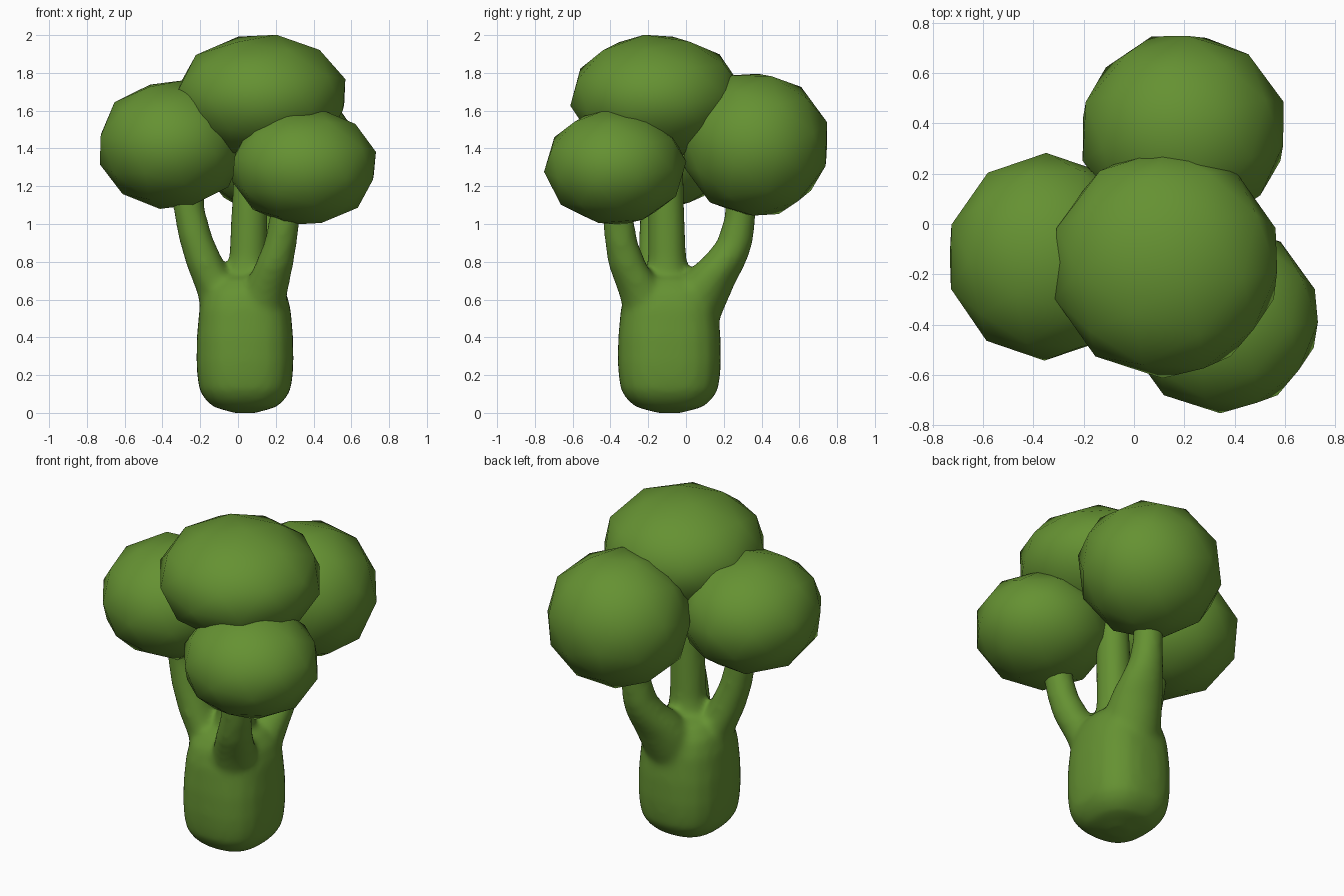
import bpy, bmesh, math

green = bpy.data.materials.new("broccoli green")
green.diffuse_color = (0.13, 0.285, 0.032, 1)

# Florets: low-poly balls, turned slightly and then squashed
def floret(name, loc, scale, tilt):
    bpy.ops.mesh.primitive_ico_sphere_add(subdivisions=2, radius=1, location=loc,
                                          rotation=[math.radians(a) for a in tilt])
    ob = bpy.context.object
    ob.name = name
    bpy.ops.object.transform_apply(location=False, rotation=True, scale=False)
    ob.scale = scale
    ob.data.materials.append(green)
    bpy.ops.object.shade_smooth()

floret("left_floret", (-0.352, -0.13, 1.42), (0.398, 0.413, 0.345), (3, 9, 0))
floret("top_floret", (0.124, -0.157, 1.672), (0.464, 0.46, 0.338), (8, 10, 0))
floret("back_floret", (0.195, 0.368, 1.42), (0.418, 0.398, 0.391), (18, 9, 0))
floret("front_floret", (0.35, -0.375, 1.303), (0.393, 0.378, 0.315), (5, 12, 0))

# Stalk: trunk and branches as closed ring tubes, fused by a remesh
bm = bmesh.new()

def tube(stations, sides=24, square=0.0):
    """stations: (x, y, z, radius); level rings, capped ends; square bulges the diagonals"""
    rings = []
    for x, y, z, r in stations:
        ring = []
        for i in range(sides):
            a = 2 * math.pi * i / sides
            k = r * (1 + square * math.sin(2 * a) ** 2)
            ring.append(bm.verts.new((x + k * math.cos(a), y + k * math.sin(a) * (1 + square * 0.7), z)))
        rings.append(ring)
    for a, b in zip(rings, rings[1:]):
        for i in range(sides):
            j = (i + 1) % sides
            bm.faces.new((a[i], a[j], b[j], b[i]))
    bm.faces.new(rings[0][::-1])
    bm.faces.new(rings[-1])

# trunk
tube([(0.037, -0.088, z, r) for z, r in
      [(-0.002, 0.05), (0.03, 0.165), (0.07, 0.21), (0.12, 0.241), (0.19, 0.252), (0.27, 0.257),
       (0.40, 0.255), (0.55, 0.242), (0.64, 0.218), (0.71, 0.165), (0.745, 0.07)]], square=0.09)
# left, centre, back and front branches
tube([(-0.03, -0.10, 0.4, 0.14), (-0.10, -0.13, 0.64, 0.118), (-0.17, -0.15, 0.78, 0.103),
      (-0.225, -0.16, 0.93, 0.091), (-0.26, -0.16, 1.08, 0.083), (-0.27, -0.16, 1.3, 0.083)])
tube([(0.04, -0.10, 0.5, 0.15), (0.045, -0.10, 0.72, 0.12), (0.055, -0.10, 0.82, 0.102),
      (0.062, -0.105, 1.1, 0.096), (0.072, -0.105, 1.5, 0.088)])
tube([(0.04, -0.03, 0.4, 0.17), (0.06, 0.03, 0.55, 0.172), (0.085, 0.10, 0.68, 0.158),
      (0.105, 0.16, 0.76, 0.14), (0.12, 0.215, 0.83, 0.117), (0.13, 0.26, 0.91, 0.096),
      (0.138, 0.285, 1.03, 0.083), (0.145, 0.30, 1.25, 0.083)])
tube([(0.07, -0.14, 0.4, 0.15), (0.14, -0.235, 0.64, 0.124), (0.19, -0.308, 0.78, 0.103),
      (0.225, -0.342, 0.9, 0.088), (0.246, -0.358, 1.02, 0.082), (0.26, -0.36, 1.2, 0.08)])

mesh = bpy.data.meshes.new("stalk")
bm.to_mesh(mesh)
bm.free()
stalk = bpy.data.objects.new("stalk", mesh)
bpy.context.collection.objects.link(stalk)
mesh.materials.append(green)

remesh = stalk.modifiers.new("fuse", 'REMESH')
remesh.mode = 'VOXEL'
remesh.voxel_size = 0.018
remesh.use_smooth_shade = True
soften = stalk.modifiers.new("soften", 'SMOOTH')
soften.factor = 0.5
soften.iterations = 14
